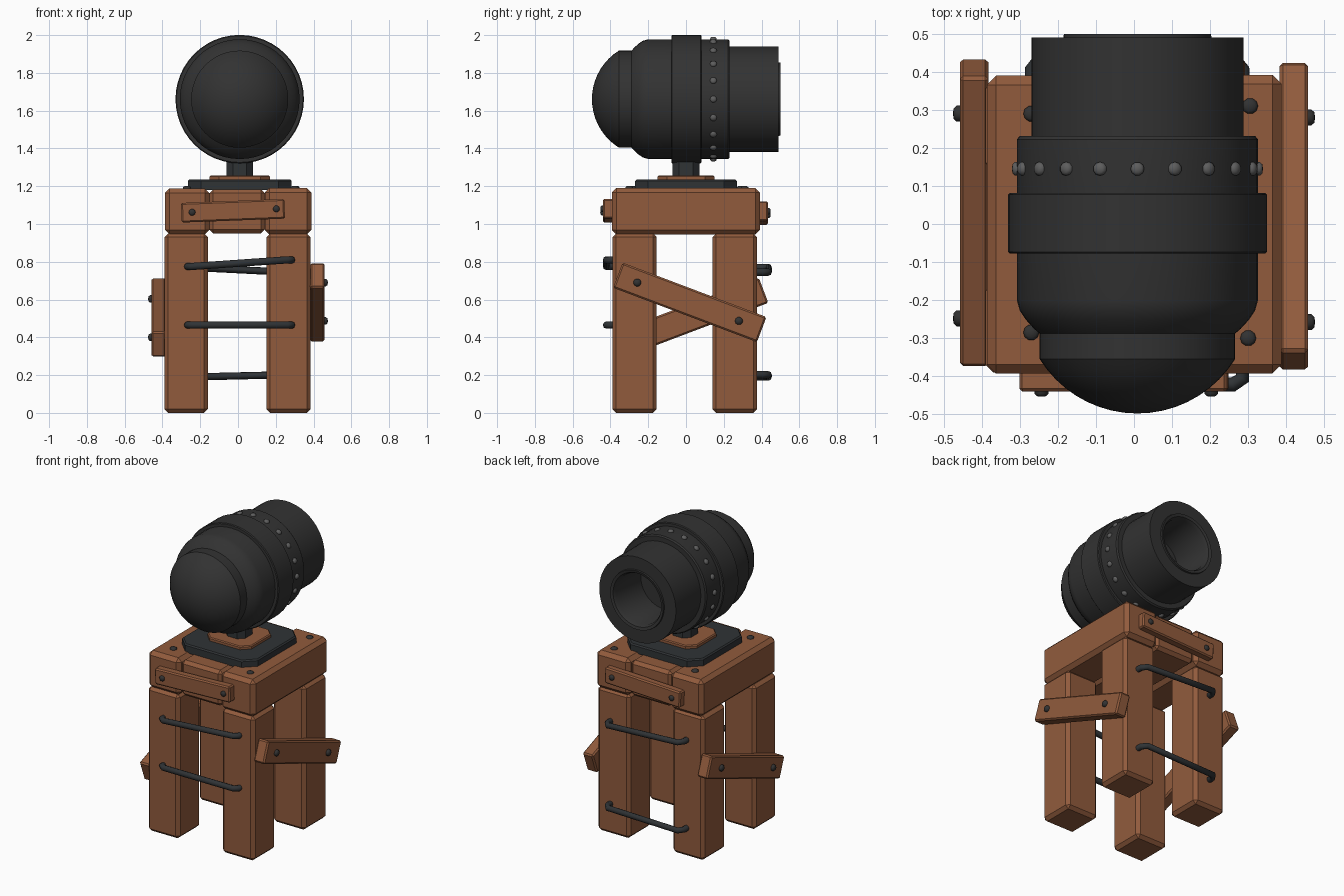
import bpy, bmesh, math
from mathutils import Matrix, Vector

if "Cube" in bpy.data.objects:
    bpy.data.objects.remove(bpy.data.objects["Cube"])


def material(name, col):
    m = bpy.data.materials.new(name)
    m.diffuse_color = (*col, 1)
    m.use_nodes = True
    m.node_tree.nodes["Principled BSDF"].inputs["Base Color"].default_value = m.diffuse_color
    return m


WOOD = material("brown wood", (0.285, 0.105, 0.046))
BLACK = material("black iron", (0.032, 0.032, 0.032))
IRON = material("blue grey iron", (0.029, 0.033, 0.036))
STUD = material("grey stud", (0.11, 0.11, 0.11))


def finish(bm, name, mat, smooth=None):
    bmesh.ops.recalc_face_normals(bm, faces=bm.faces)
    me = bpy.data.meshes.new(name)
    bm.to_mesh(me)
    bm.free()
    me.materials.append(mat)
    if smooth:
        me.shade_smooth()
        me.set_sharp_from_angle(angle=math.radians(smooth))
    ob = bpy.data.objects.new(name, me)
    bpy.context.collection.objects.link(ob)
    return ob


def beam(name, lo, hi, bevel, rot=None, mat=WOOD):
    """Bevelled box between two corners, turned about its own centre."""
    lo, hi = Vector(lo), Vector(hi)
    bm = bmesh.new()
    bmesh.ops.create_cube(bm, size=1)
    bmesh.ops.scale(bm, vec=hi - lo, verts=bm.verts)
    bmesh.ops.bevel(bm, geom=bm.edges[:], offset=bevel, segments=1, affect='EDGES')
    bm.transform(Matrix.Translation((lo + hi) / 2) @ (rot or Matrix.Identity(4)))
    return finish(bm, name, mat)


def bolt(name, pos, normal, r=0.02, h=0.014, mat=BLACK):
    """Low domed bolt head lying on a surface."""
    prof = [(r, -0.01), (r, h * 0.45), (r * 0.65, h * 0.9), (0, h)]
    q = Vector(normal).to_track_quat('Z', 'Y').to_matrix().to_4x4()
    lathe(name, prof, Matrix.Translation(pos) @ q, mat, 10, 50)


def lathe(name, prof, mtx, mat, seg=48, smooth=30):
    """Spin (radius, height) points around local z."""
    bm = bmesh.new()
    vs = [bm.verts.new((r, 0, z)) for r, z in prof]
    es = [bm.edges.new(p) for p in zip(vs, vs[1:])]
    bmesh.ops.spin(bm, geom=vs + es, cent=(0, 0, 0), axis=(0, 0, 1),
                   angle=math.tau, steps=seg, use_duplicate=False)
    bmesh.ops.remove_doubles(bm, verts=bm.verts, dist=1e-5)
    bm.transform(mtx)
    return finish(bm, name, mat, smooth)


def octagon_plate(name, hx, hy, cut, z0, z1, mat, bevel=0.006):
    """Rectangle with cut corners, extruded upward."""
    bm = bmesh.new()
    pts = [(hx, -hy + cut), (hx, hy - cut), (hx - cut, hy), (-hx + cut, hy),
           (-hx, hy - cut), (-hx, -hy + cut), (-hx + cut, -hy), (hx - cut, -hy)]
    f = bm.faces.new([bm.verts.new((x + CX, y, z0)) for x, y in pts])
    top = bmesh.ops.extrude_face_region(bm, geom=[f])['geom']
    up = [v for v in top if isinstance(v, bmesh.types.BMVert)]
    bmesh.ops.translate(bm, verts=up, vec=(0, 0, z1 - z0))
    rim = [e for e in bm.edges if all(v in up for v in e.verts)]
    bmesh.ops.bevel(bm, geom=rim, offset=bevel, segments=1, affect='EDGES')
    finish(bm, name, mat)


def rung(name, pts):
    """Bent iron bar swept along a short path."""
    cu = bpy.data.curves.new(name, 'CURVE')
    cu.dimensions = '3D'
    cu.bevel_depth = 0.019
    cu.bevel_resolution = 2
    cu.use_fill_caps = True
    sp = cu.splines.new('POLY')
    sp.points.add(len(pts) - 1)
    for p, c in zip(sp.points, pts):
        p.co = (*c, 1)
    cu.materials.append(IRON)
    ob = bpy.data.objects.new(name, cu)
    bpy.context.collection.objects.link(ob)
    bpy.context.view_layer.objects.active = ob
    ob.select_set(True)
    bpy.ops.object.convert(target='MESH')
    ob.select_set(False)


CX, CZ = 0.009, 1.661   # barrel axis

# four legs
for sx, x0, x1 in (("left", -0.39, -0.16), ("right", 0.15, 0.385)):
    for sy, y0, y1 in (("front", -0.39, -0.155), ("back", 0.14, 0.377)):
        beam(f"{sy}_{sx}_leg", (x0, y0, 0), (x1, y1, 0.95), 0.02)

# three top beams
beam("left_top_beam", (-0.387, -0.393, 0.945), (-0.152, 0.39, 1.188), 0.024)
beam("middle_top_beam", (-0.152, -0.38, 0.95), (0.142, 0.378, 1.183), 0.02)
beam("right_top_beam", (0.142, -0.393, 0.945), (0.388, 0.392, 1.19), 0.024)
for i, (x, y) in enumerate([(0.305, 0.31), (0.3, -0.3), (-0.27, -0.285), (-0.27, 0.29)]):
    bolt(f"top_bolt_{i}", (x, y, 1.188), (0, 0, 1), 0.021)

# short planks on the front and back of the top
tilt = math.radians(2.2)
beam("front_plank", (-0.3, -0.44, 1.018), (0.247, -0.385, 1.122), 0.008,
     Matrix.Rotation(-tilt, 4, 'Y'))
beam("back_plank", (-0.26, 0.38, 1.005), (0.29, 0.434, 1.11), 0.008,
     Matrix.Rotation(-tilt, 4, 'Y'))
for i, (x, y, z) in enumerate([(-0.243, -0.44, 1.062), (0.203, -0.44, 1.08),
                               (-0.2, 0.434, 1.048), (0.235, 0.434, 1.067)]):
    bolt(f"short_plank_bolt_{i}", (x, y, z), (0, y, 0), 0.018)

# slanted side planks
slant = math.radians(20.7)
for name, s, y, z in (("right", 1, 0.02, 0.585), ("left", -1, 0.03, 0.505)):
    xs = sorted((s * 0.382, s * 0.458))
    beam(f"{name}_side_plank", (xs[0], y - 0.407, z - 0.071),
         (xs[1], y + 0.407, z + 0.071), 0.009, Matrix.Rotation(-s * slant, 4, 'X'))
    for i, d in enumerate((-0.278, 0.26)):
        bolt(f"{name}_side_bolt_{i}", (s * 0.458, y + d, z - s * d * math.tan(slant)),
             (s, 0, 0), 0.021, 0.018)

# iron rungs: side, standing-off distance, left height, right height
for name, y, out, zl, zr in (("front_upper", -0.39, -0.032, 0.775, 0.81),
                             ("front_lower", -0.39, -0.032, 0.465, 0.465),
                             ("back_upper", 0.375, 0.062, 0.77, 0.745),
                             ("back_lower", 0.375, 0.062, 0.19, 0.202)):
    yo = y + out
    rung(f"{name}_rung", [(-0.268, y - out, zl), (-0.268, y + out * 0.5, zl),
                          (-0.245, yo, zl), (0.26, yo, zr),
                          (0.285, y + out * 0.5, zr), (0.285, y - out, zr)])

# swivel base
octagon_plate("iron_base_plate", 0.275, 0.27, 0.07, 1.18, 1.235, IRON, 0.008)
octagon_plate("wooden_base_plate", 0.16, 0.15, 0.05, 1.225, 1.257, WOOD)
octagon_plate("swivel_post", 0.07, 0.072, 0.035, 1.25, 1.42, IRON)

# barrel: domed breech, shoulder, body, muzzle and bore
h, r = 0.143, 0.257
R = (r * r + h * h) / (2 * h)
a = math.asin(r / R)
prof = [(R * math.sin(a * i / 9), -0.498 + R * (1 - math.cos(a * i / 9))) for i in range(10)]
prof += [(0.257, -0.288), (0.272, -0.275), (0.293, -0.252), (0.309, -0.228), (0.317, -0.2),
         (0.317, 0.222), (0.31, 0.231), (0.279, 0.231), (0.279, 0.49), (0.195, 0.49),
         (0.193, 0.5), (0.175, 0.495), (0.165, 0.475), (0.165, 0.22), (0, 0.22)]
AXIS = Matrix.Translation((CX, 0, CZ)) @ Matrix.Rotation(-math.pi / 2, 4, 'X')
lathe("barrel", prof, AXIS, BLACK)
lathe("barrel_band", [(0.3, -0.078), (0.335, -0.078), (0.34, -0.073), (0.34, 0.077),
                      (0.335, 0.082), (0.3, 0.082)], AXIS, BLACK)

# ring of studs
N = 20
for i in range(N):
    t = math.tau * i / N
    n = Vector((math.sin(t), 0, math.cos(t)))
    bolt(f"barrel_stud_{i}", Vector((CX, 0.145, CZ)) + n * 0.315, n, 0.018, 0.015, STUD)
